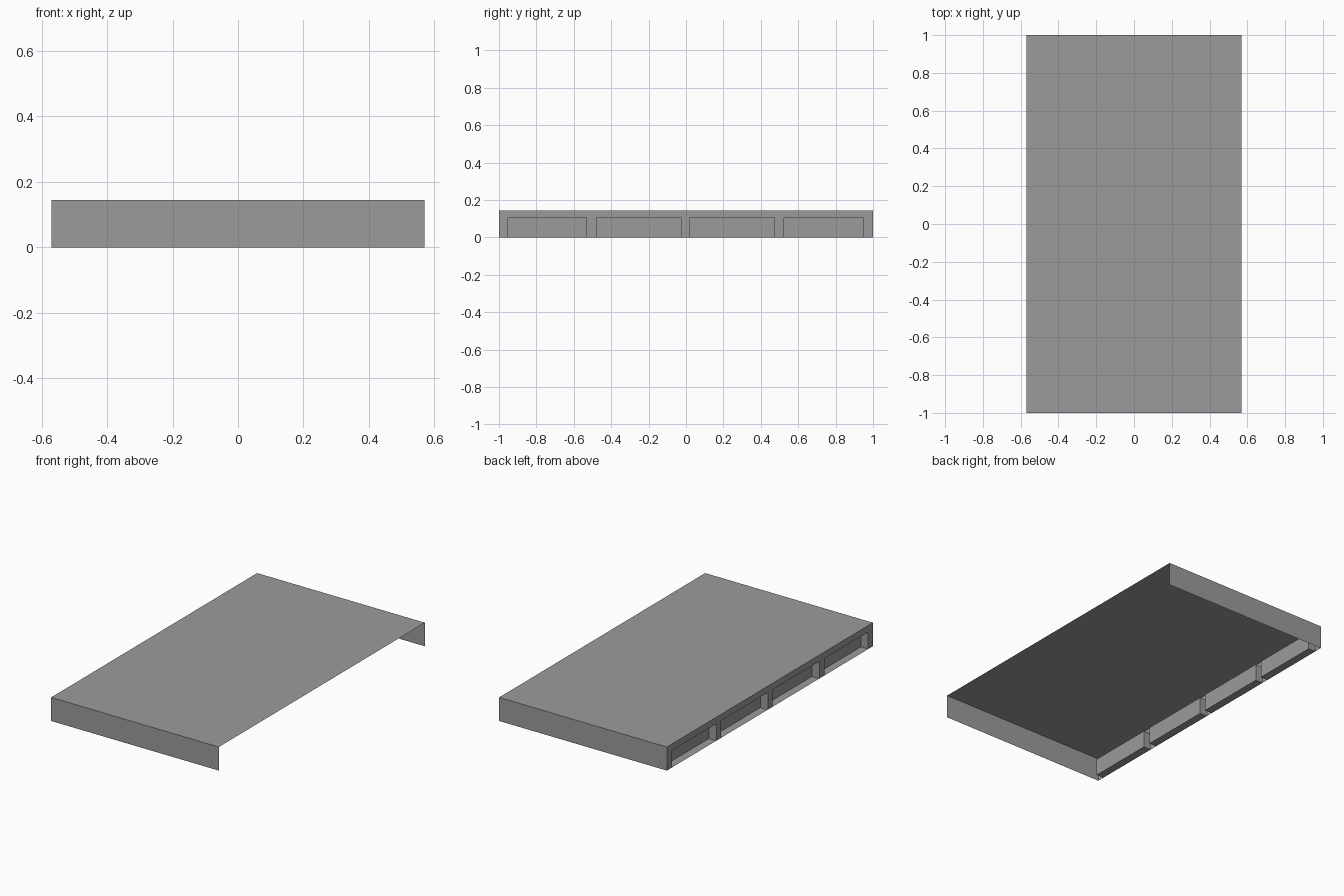
import bpy
import bmesh
from mathutils import Vector

# Remove the default cube
if "Cube" in bpy.data.objects:
    bpy.data.objects.remove(bpy.data.objects["Cube"], do_unlink=True)

X, Y, H = 0.57, 1.0, 0.145     # half width, half length, height
SILL_TOP, DEPTH = 0.105, 0.05  # recess height and depth
RECESSES = [(-0.955, -0.53), (-0.48, -0.025), (0.02, 0.475), (0.52, 0.95)]

grey = bpy.data.materials.new("plain_grey")
grey.use_nodes = True
colour = (0.33, 0.33, 0.33, 1)
grey.diffuse_color = colour
grey.node_tree.nodes["Principled BSDF"].inputs["Base Color"].default_value = colour


def sheet(bm, origin, u, v):
    """Rectangle spanned by u and v, facing along u x v."""
    o, u, v = Vector(origin), Vector(u), Vector(v)
    return bm.faces.new([bm.verts.new(p) for p in (o, o + u, o + u + v, o + v)])


def finish(bm, name):
    bmesh.ops.remove_doubles(bm, verts=bm.verts, dist=0.0001)
    mesh = bpy.data.meshes.new(name)
    bm.to_mesh(mesh)
    bm.free()
    mesh.materials.append(grey)
    obj = bpy.data.objects.new(name, mesh)
    bpy.context.collection.objects.link(obj)
    return obj


# Thin deck with a wall folded down at each end; the left side stays open
bm = bmesh.new()
sheet(bm, (-X, -Y, H), (2 * X, 0, 0), (0, 2 * Y, 0))
sheet(bm, (-X, -Y, 0), (2 * X, 0, 0), (0, 0, H))
sheet(bm, (X, Y, 0), (-2 * X, 0, 0), (0, 0, H))
finish(bm, "deck_and_end_walls")

# Right wall: header strip and posts between the recesses
bm = bmesh.new()
edges = [-Y] + [y for pair in RECESSES for y in pair] + [Y]
for i, (a, b) in enumerate(zip(edges, edges[1:])):
    sheet(bm, (-X, b, SILL_TOP), (0, a - b, 0), (0, 0, H - SILL_TOP))
    if i % 2 == 0:
        sheet(bm, (-X, b, 0), (0, a - b, 0), (0, 0, SILL_TOP))
finish(bm, "right_wall")

# Shallow trays set into the right wall, open to the outside
bm = bmesh.new()
for a, b in RECESSES:
    inward, along, up = (DEPTH, 0, 0), (0, b - a, 0), (0, 0, SILL_TOP)
    sheet(bm, (-X + DEPTH, b, 0), (0, a - b, 0), up)   # back
    sheet(bm, (-X, a, 0), inward, along)               # floor
    sheet(bm, (-X, a, SILL_TOP), along, inward)        # ceiling
    sheet(bm, (-X, a, 0), up, inward)                  # front cheek
    sheet(bm, (-X, b, 0), inward, up)                  # back cheek
finish(bm, "right_wall_recesses")
